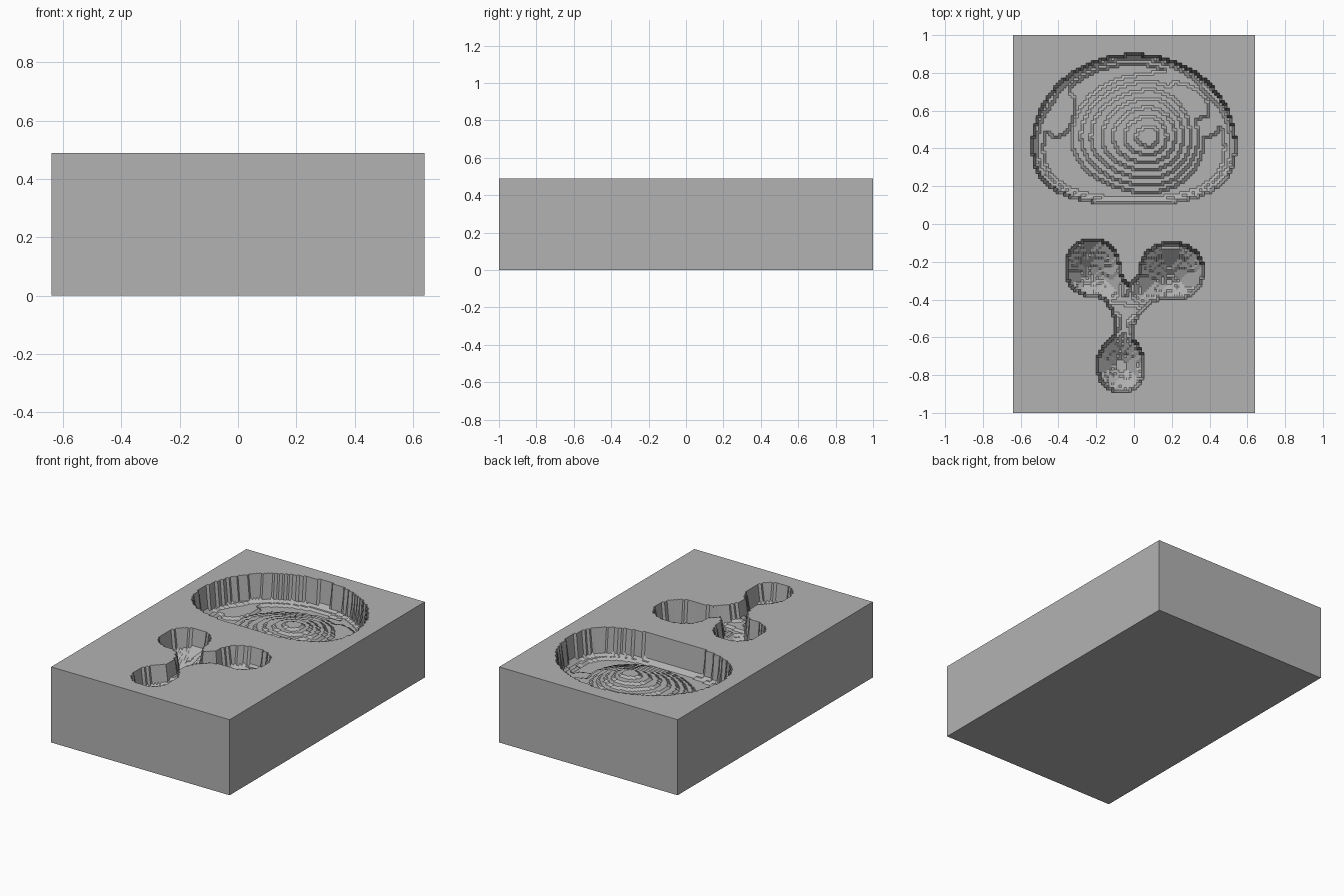
import bpy, bmesh, math
from mathutils import Vector

if "Cube" in bpy.data.objects:
    bpy.data.objects.remove(bpy.data.objects["Cube"])

HALF_X, HALF_Y, TOP = 0.64, 1.0, 0.49
STEP = 0.0133          # terrace height and grid spacing

mat = bpy.data.materials.new("plain_grey")
mat.use_nodes = True
GREY = (0.45, 0.45, 0.45, 1)
mat.diffuse_color = GREY
mat.node_tree.nodes["Principled BSDF"].inputs["Base Color"].default_value = GREY


def clamp(t):
    return max(0.0, min(1.0, t))


def blend(a, b, k):
    """Smooth minimum of two distances."""
    h = clamp(0.5 + 0.5 * (b - a) / k)
    return b + (a - b) * h - k * h * (1 - h)


def capsule(p, a, b, r):
    ab = b - a
    t = clamp((p - a).dot(ab) / ab.length_squared)
    return (p - a - ab * t).length - r


def bump(p, cx, cy, rx, ry):
    return math.exp(-((p.x - cx) / rx) ** 2 - ((p.y - cy) / ry) ** 2)


# Wide pocket: domed outline, flat front, low mound on its floor
def oval_depth(p):
    u, v = abs(p.x) / 0.535, p.y - 0.42
    if v > 0:
        rim = math.hypot(u, v / 0.475)
    else:
        rim = (u ** 2.7 + (-v / 0.31) ** 2.7) ** (1 / 2.7)
    if rim >= 1:
        return 0
    fillet = 0.035 * clamp((1 - rim) / 0.12) ** 0.6
    dx, dy = p.x - 0.08, p.y - 0.46
    r = math.hypot(dx / (0.42 if dx < 0 else 0.3), dy / (0.34 if dy > 0 else 0.3))
    mound = 0.098 * clamp(1 - r) ** 0.9
    shoulder = 0.03 * bump(p, 0.3, 0.66, 0.2, 0.14) + 0.02 * bump(p, -0.42, 0.62, 0.08, 0.12)
    return 0.148 + fillet - max(mound, shoulder * clamp((1 - rim) / 0.2))


# Three-lobed pocket: two broad lobes, a narrow neck and a small lobe
LEFT, RIGHT = Vector((-0.22, -0.22)), Vector((0.2, -0.25))
HUB, FOOT = Vector((-0.04, -0.42)), Vector((-0.07, -0.75))


def trefoil_depth(p):
    lobes = min(capsule(p, LEFT, LEFT + Vector((0, -0.02)), 0.14),
                capsule(p, RIGHT - Vector((0.02, 0)), RIGHT + Vector((0.02, 0)), 0.145))
    foot = capsule(p, FOOT - Vector((0, 0.02)), FOOT + Vector((0, 0.02)), 0.12)
    arms = min(capsule(p, LEFT, HUB, 0.07), capsule(p, RIGHT, HUB, 0.07))
    arms = blend(arms, capsule(p, HUB, FOOT, 0.045), 0.08)
    edge = blend(blend(lobes, arms, 0.05), foot, 0.05)
    if edge >= 0:
        return 0
    pit = max(bump(p, -0.25, -0.29, 0.13, 0.14), bump(p, 0.19, -0.31, 0.15, 0.14))
    heel = bump(p, -0.07, -0.75, 0.1, 0.12)
    return 0.09 + 0.14 * pit + 0.08 * heel + 0.25 * min(-edge, 0.08)


# Block: fine top grid pressed down into terraces, then closed with sides and base
bm = bmesh.new()
bmesh.ops.create_grid(bm, x_segments=96, y_segments=150, size=1)
for v in bm.verts:
    v.co.x *= HALF_X
    p = v.co.xy
    depth = oval_depth(p) if p.y > 0 else trefoil_depth(p)
    v.co.z = TOP - round(depth / STEP) * STEP

border = [e for e in bm.edges if e.is_boundary]
skirt = bmesh.ops.extrude_edge_only(bm, edges=border)["geom"]
for v in skirt:
    if isinstance(v, bmesh.types.BMVert):
        v.co.z = 0
bmesh.ops.contextual_create(bm, geom=[e for e in bm.edges if e.is_boundary])
bmesh.ops.recalc_face_normals(bm, faces=bm.faces)

mesh = bpy.data.meshes.new("mould_block")
bm.to_mesh(mesh)
bm.free()
mesh.materials.append(mat)
block = bpy.data.objects.new("mould_block", mesh)
bpy.context.collection.objects.link(block)
